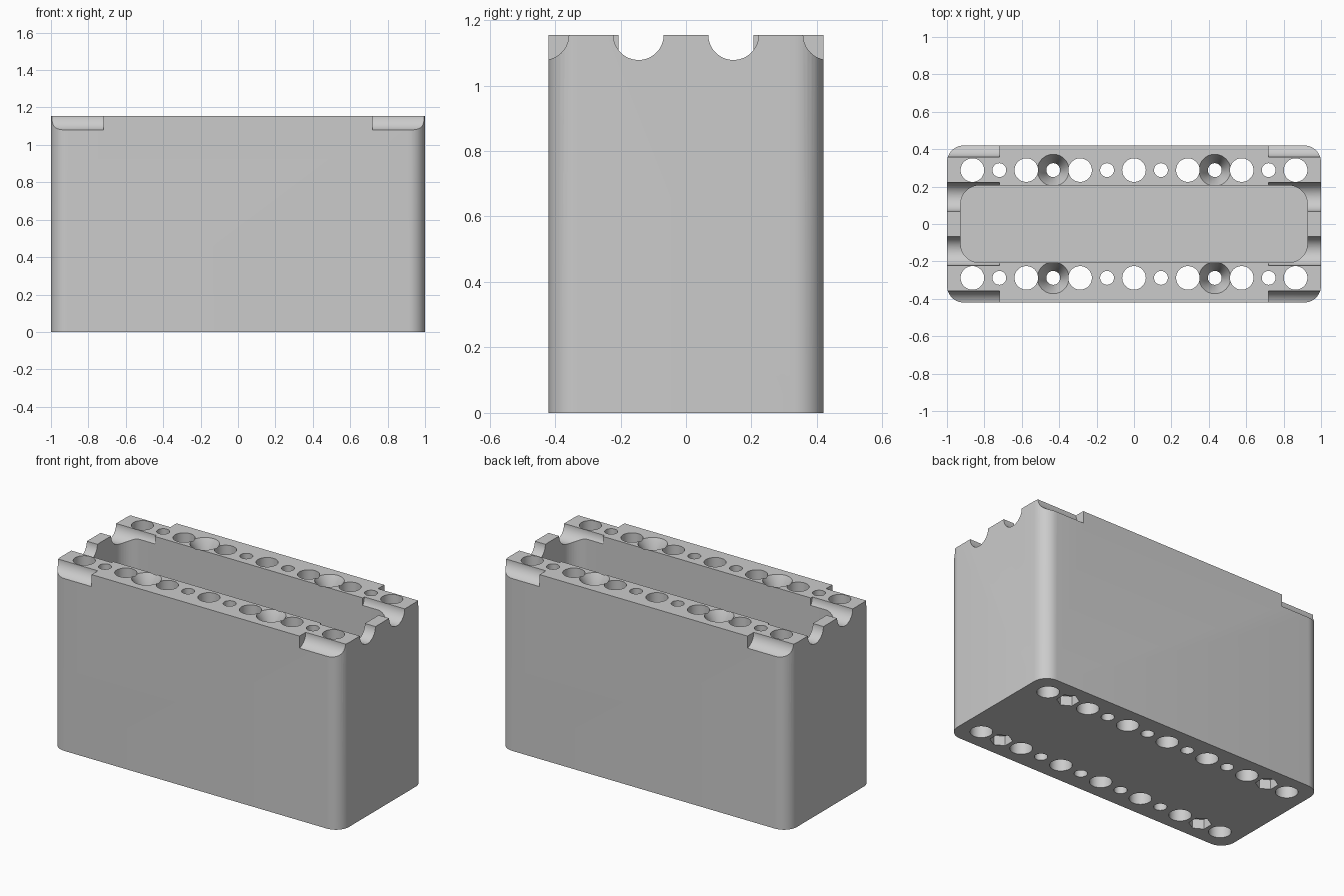
import bpy, bmesh, math
from mathutils import Matrix, Vector

if "Cube" in bpy.data.objects:
    bpy.data.objects.remove(bpy.data.objects["Cube"])

HEIGHT = 1.155
PITCH = 0.144          # half the hole grid spacing
ROWS = (-2 * PITCH, 2 * PITCH)

grey = bpy.data.materials.new("plain grey")
grey.use_nodes = True
colour = (0.6, 0.6, 0.6, 1)
grey.diffuse_color = colour
grey.node_tree.nodes["Principled BSDF"].inputs["Base Color"].default_value = colour


def make_object(name, bm):
    bmesh.ops.recalc_face_normals(bm, faces=bm.faces)
    mesh = bpy.data.meshes.new(name)
    bm.to_mesh(mesh)
    bm.free()
    mesh.materials.append(grey)
    obj = bpy.data.objects.new(name, mesh)
    bpy.context.collection.objects.link(obj)
    return obj


def rounded_block(name, half_x, half_y, radius, low, high, steps=10):
    bm = bmesh.new()
    ring = []
    for corner, (sx, sy) in enumerate(((1, 1), (-1, 1), (-1, -1), (1, -1))):
        for i in range(steps + 1):
            a = math.pi / 2 * (corner + i / steps)
            ring.append(bm.verts.new((sx * (half_x - radius) + radius * math.cos(a),
                                      sy * (half_y - radius) + radius * math.sin(a), low)))
    base = bm.faces.new(ring)
    top = bmesh.ops.extrude_face_region(bm, geom=[base])["geom"]
    bmesh.ops.translate(bm, vec=(0, 0, high - low),
                        verts=[v for v in top if isinstance(v, bmesh.types.BMVert)])
    return make_object(name, bm)


def add_cone(bm, x, y, low, high, r_low, r_high, sides=48):
    bmesh.ops.create_cone(bm, cap_ends=True, segments=sides, radius1=r_low, radius2=r_high,
                          depth=high - low,
                          matrix=Matrix.Translation((x, y, (low + high) / 2)))


def vertical_cutter(name, columns, low, high, r_low, r_high, sides=48):
    bm = bmesh.new()
    for y in ROWS:
        for column in columns:
            add_cone(bm, column * PITCH, y, low, high, r_low, r_high, sides)
    return make_object(name, bm)


def cut(target, cutter):
    mod = target.modifiers.new(cutter.name, 'BOOLEAN')
    mod.operation = 'DIFFERENCE'
    mod.solver = 'EXACT'
    mod.object = cutter
    bpy.context.view_layer.objects.active = target
    bpy.ops.object.modifier_apply(modifier=mod.name)
    bpy.data.objects.remove(cutter)


# Outer shell and deep tray
housing = rounded_block("housing", 1.0, 0.42, 0.09, 0, HEIGHT)
cut(housing, rounded_block("tray_cutter", 0.927, 0.206, 0.1, 0.07, HEIGHT + 0.2))

# Round grooves along x at both ends
bm = bmesh.new()
for end in (-1, 1):
    for row in (-3, -1, 1, 3):
        place = Matrix.Translation((end * 0.92, row * 0.145, HEIGHT))
        bmesh.ops.create_cone(bm, cap_ends=True, segments=64, radius1=0.077, radius2=0.077,
                              depth=0.4, matrix=place @ Matrix.Rotation(math.pi / 2, 4, 'Y'))
cut(housing, make_object("groove_cutter", bm))

# Through holes in the two long walls
cut(housing, vertical_cutter("large_hole_cutter", range(-6, 7, 2), -0.1, HEIGHT + 0.1, 0.063, 0.063))
cut(housing, vertical_cutter("small_hole_cutter", range(-5, 6, 2), -0.1, HEIGHT + 0.1, 0.037, 0.037))

# Countersinks on top, hexagonal nut pockets below
cut(housing, vertical_cutter("countersink_cutter", (-3, 3), HEIGHT - 0.09, HEIGHT + 0.01, 0.037, 0.09))
cut(housing, vertical_cutter("nut_pocket_cutter", (-5, 5), -0.06, 0.06, 0.064, 0.064, 6))

# Smooth curved walls, keep edges crisp
bpy.ops.object.select_all(action='DESELECT')
housing.select_set(True)
bpy.context.view_layer.objects.active = housing
bpy.ops.object.shade_smooth_by_angle(angle=math.radians(30))
